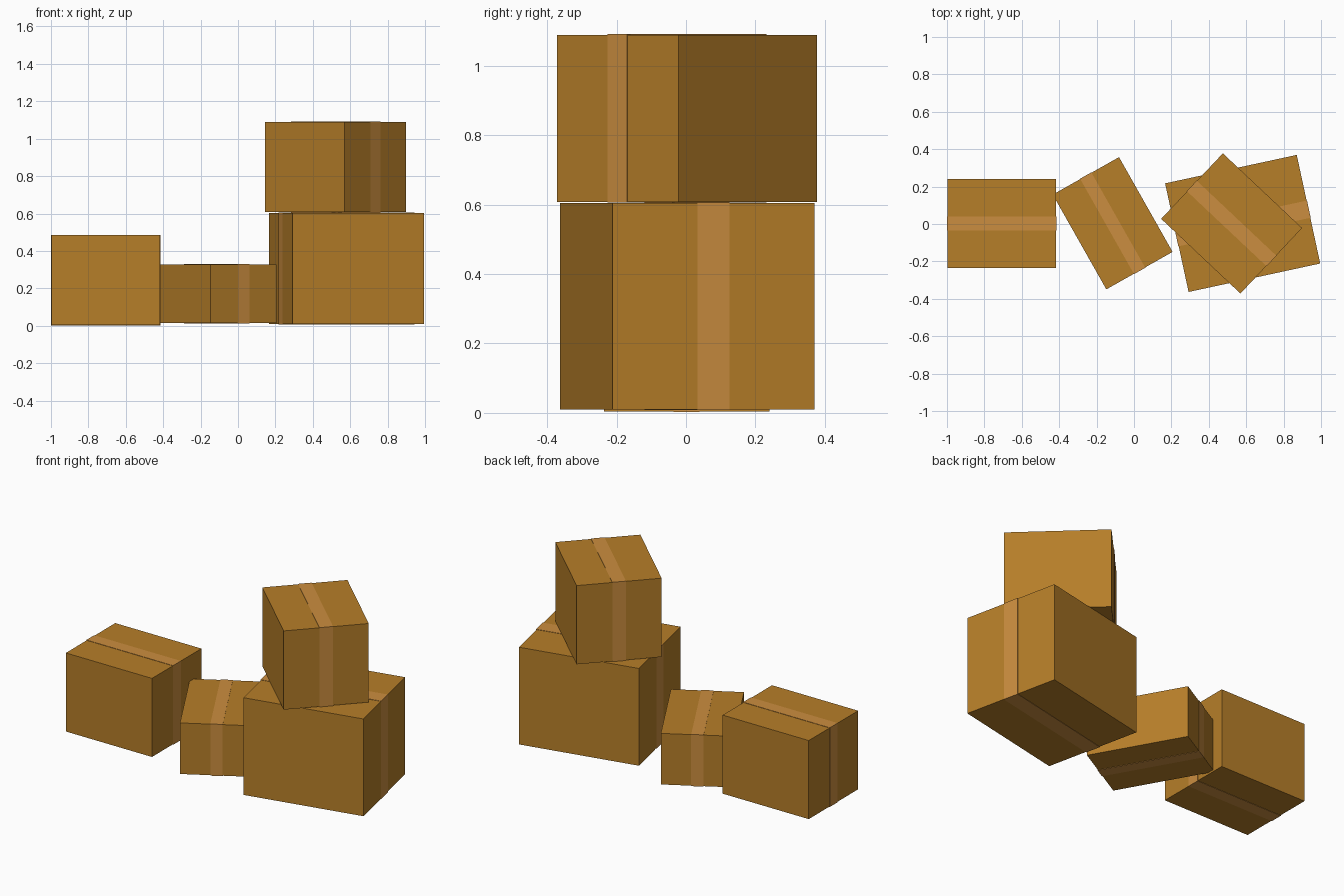
import bpy
from math import radians

if "Cube" in bpy.data.objects:
    bpy.data.objects.remove(bpy.data.objects["Cube"])


def material(name, color):
    m = bpy.data.materials.new(name)
    m.diffuse_color = (*color, 1)
    m.use_nodes = True
    m.node_tree.nodes["Principled BSDF"].inputs["Base Color"].default_value = m.diffuse_color
    return m


CARD = material("cardboard", (0.47, 0.21, 0.022))
TAPE = material("packing_tape", (0.60, 0.27, 0.05))
LIFT = 0.002  # how far the tape stands off the cardboard


def block(name, size, center, angle, mat):
    bpy.ops.mesh.primitive_cube_add(size=1, location=center, rotation=(0, 0, radians(angle)))
    ob = bpy.context.object
    ob.name = name
    ob.scale = size
    bpy.ops.object.transform_apply(location=False, rotation=False, scale=True)
    ob.data.materials.append(mat)
    return ob


def carton(name, size, xy, bottom, angle, tape_width):
    """Closed carton with a band of tape wrapped lengthwise around it."""
    length, width, height = size
    center = (*xy, bottom + height / 2)
    block(name, size, center, angle, CARD)
    block(name + "_tape", (length + 2 * LIFT, tape_width, height + 2 * LIFT),
          center, angle, TAPE)


# Cartons standing on the floor
carton("left_box", (0.582, 0.477, 0.480), (-0.707, 0.002), 0.004, 0, 0.075)
carton("low_box", (0.582, 0.407, 0.312), (-0.114, 0.004), 0.015, -60.5, 0.069)
carton("large_box", (0.720, 0.594, 0.594), (0.581, 0.003), 0.010, 12.2, 0.094)

# Carton stacked on the large one
carton("stacked_box", (0.582, 0.481, 0.481), (0.522, 0.003), 0.608, -43.3, 0.077)
